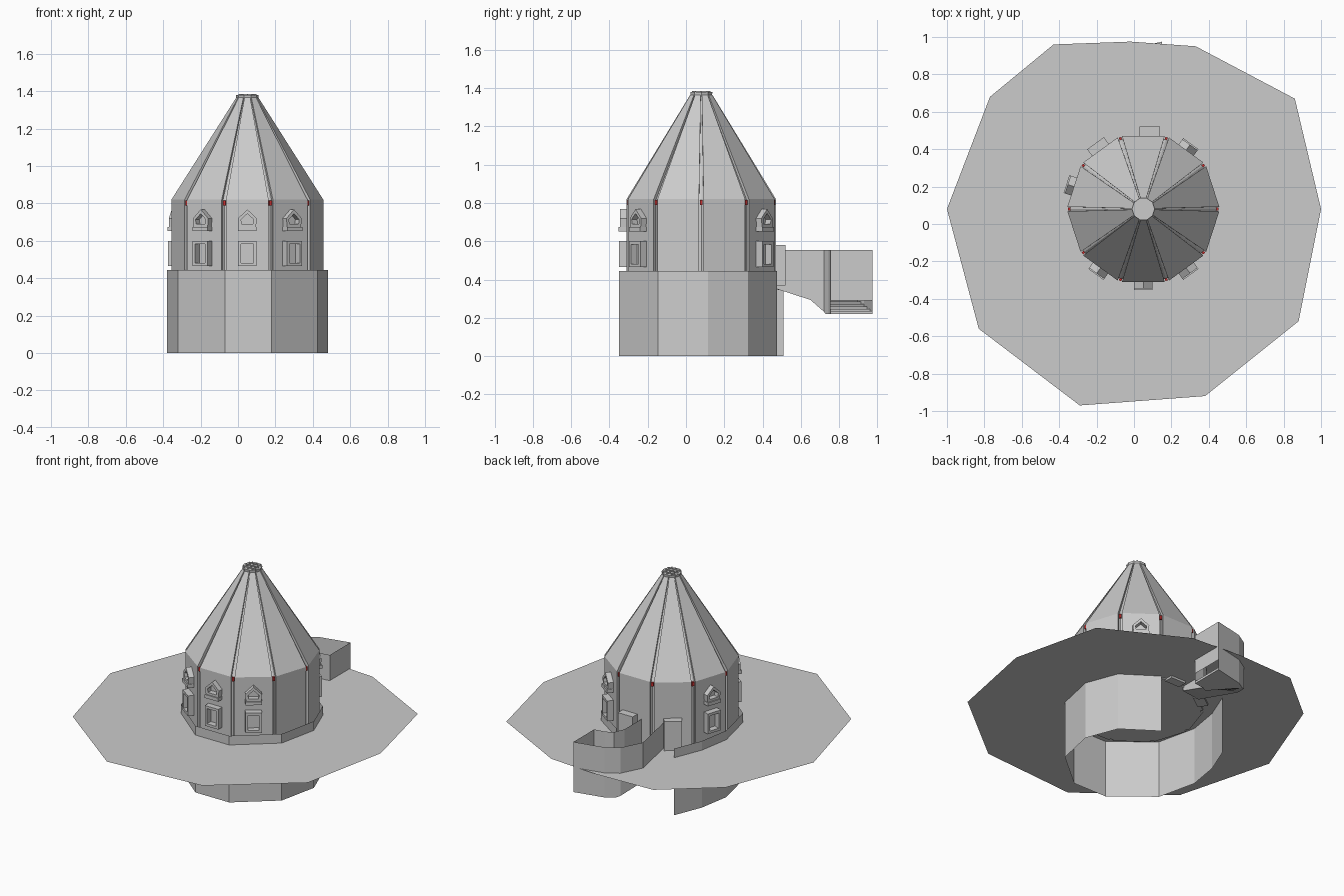
import bpy, math
from mathutils import Matrix, Vector

if "Cube" in bpy.data.objects:
    bpy.data.objects.remove(bpy.data.objects["Cube"])

CX, CY = 0.05, 0.08                      # tower axis


def make(name, verts, faces, matrix=None, mat=None):
    me = bpy.data.meshes.new(name)
    me.from_pydata([tuple(v) for v in verts], [], faces)
    if matrix is not None:
        me.transform(matrix)
    me.validate()
    ob = bpy.data.objects.new(name, me)
    bpy.context.collection.objects.link(ob)
    if mat:
        me.materials.append(mat)
    return ob


def box(name, lo, hi, matrix=None, mat=None):
    v = [(x, y, z) for z in (lo[2], hi[2]) for x, y in
         ((lo[0], lo[1]), (hi[0], lo[1]), (hi[0], hi[1]), (lo[0], hi[1]))]
    f = [(3, 2, 1, 0), (4, 5, 6, 7)] + [(i, (i + 1) % 4, (i + 1) % 4 + 4, i + 4) for i in range(4)]
    return make(name, v, f, matrix, mat)


def lathe(name, rings, n=10):
    """Closed stack of n-gon rings given as (apothem, z)."""
    v, f = [], []
    for a, z in rings:
        r = a / math.cos(math.pi / n)
        v += [(CX + r * math.cos(2 * math.pi * i / n), CY + r * math.sin(2 * math.pi * i / n), z)
              for i in range(n)]
    for k in range(len(rings) - 1):
        f += [(k * n + i, k * n + (i + 1) % n, (k + 1) * n + (i + 1) % n, (k + 1) * n + i)
              for i in range(n)]
    f += [tuple(reversed(range(n))), tuple(range((len(rings) - 1) * n, len(rings) * n))]
    return make(name, v, f)


def sheet(name, path, z0, z1):
    """Thin vertical wall along a path; z0 is one value per point."""
    n = len(path)
    v = [(x, y, z) for (x, y), z in zip(path, z0)] + [(x, y, z1) for x, y in path]
    return make(name, v, [(i, i + 1, n + i + 1, n + i) for i in range(n - 1)])


def facing(deg):
    """Local x points outward from the tower, local y runs along the wall."""
    return Matrix.Translation((CX, CY, 0)) @ Matrix.Rotation(math.radians(deg), 4, 'Z')


def frame(name, profile, inner, x0, x1, matrix):
    """Extruded ring between an outer and an inner (y, z) profile."""
    n = len(profile)
    v = [(x, y, z) for x in (x0, x1) for p in (profile, inner) for y, z in p]
    f = []
    for i in range(n):
        j = (i + 1) % n
        f += [(2 * n + i, 2 * n + j, 3 * n + j, 3 * n + i),
              (i, j, 2 * n + j, 2 * n + i),
              (n + j, n + i, 3 * n + i, 3 * n + j)]
    return make(name, v, f, matrix)


red = bpy.data.materials.new("red")
red.diffuse_color = (0.6, 0.03, 0.03, 1)
red.use_nodes = True
red.node_tree.nodes["Principled BSDF"].inputs["Base Color"].default_value = red.diffuse_color

# Ground-level platform: irregular flat polygon
plat = [(-1, .08), (-.83, -.56), (-.29, -.97), (.38, -.92), (.88, -.52), (1, .08),
        (.86, .67), (.33, .95), (-.02, .975), (-.43, .96), (-.77, .68)]
make("platform", [(x, y, .384) for x, y in plat], [tuple(range(len(plat)))])

# Base skirt: thin wall, open at the back
skirt = [(.18, .475), (.40, .325), (.48, .115), (.425, -.145), (.18, -.35), (-.07, -.35),
         (-.32, -.145), (-.38, .115), (-.345, .325), (-.27, .51)]
sheet("base_wall", skirt, [0] * len(skirt), .445)

# Tower core and outer panels with grooves between them
lathe("tower_core", [(.374, .375), (.374, .812), (.048, 1.365)])
lathe("roof_cap", [(.055, 1.355), (.058, 1.38)])
for k in range(10):
    m = facing(18 + 36 * k)
    prof = [(.39, .114, .375), (.39, .114, .82), (.058, .0155, 1.365),
            (.04, .011, 1.365), (.365, .107, .812), (.365, .107, .375)]
    v = [(x, -w, z) for x, w, z in prof] + [(x, w, z) for x, w, z in prof]
    f = [(i, (i + 1) % 6, (i + 1) % 6 + 6, i + 6) for i in range(6)]
    f += [(0, 5, 4, 1), (1, 4, 3, 2), (6, 7, 10, 11), (7, 8, 9, 10)]
    make("wall_panel", v, f, m)
    # small red lamp at the top of each groove
    box("groove_lamp", (.385, -.007, .79), (.403, .007, .815), facing(36 * k), red)

# Cap grille
for i in range(3):
    o = (i - 1) * .03
    box("cap_bar", (-.048, o - .003, 1.378), (.048, o + .003, 1.385), facing(0))
    box("cap_bar", (-.048, o - .003, 1.378), (.048, o + .003, 1.385), facing(90))

# Windows: rectangular frame below, peaked frame with sill above
rect_o = [(-.05, .465), (.05, .465), (.05, .60), (-.05, .60)]
rect_i = [(-.034, .482), (.034, .482), (.034, .583), (-.034, .583)]
peak_o = [(-.045, .66), (.045, .66), (.05, .72), (0, .768), (-.05, .72)]
peak_i = [(-.03, .69), (.03, .69), (.034, .714), (0, .745), (-.034, .714)]
for deg in (-126, -90, -54, 54, 162):
    m = facing(deg)
    frame("lower_window", rect_o, rect_i, .385, .43, m)
    frame("upper_window", peak_o, peak_i, .385, .425, m)
    box("window_sill", (.385, -.05, .652), (.432, .05, .675), m)

# Posts beside the rear doorway
box("door_post_right", (.03, .46, .37), (.14, .52, .58))
box("door_post_left", (.37, -.055, .37), (.435, .055, .58), facing(126))

# Curved stair with thin side walls
outer = [(-.14, .44), (-.20, .74), (-.13, .88), (-.05, .93), (.15, .975)]
inner = [(0, .46), (0, .65), (.03, .72), (.08, .745), (.15, .755)]


def along(path, t):
    s = min(t * 4, 3.9999)
    i = int(s)
    return Vector(path[i]).lerp(Vector(path[i + 1]), s - i)


def under(t):
    return .355 - .135 * min(1, t / .55)


N = 12
for i in range(N):
    a, b = i / N, (i + 1) / N
    top = .37 - .135 * i / (N - 1)
    pts = [(along(outer, a), under(a)), (along(inner, a), under(a)),
           (along(inner, b), under(b)), (along(outer, b), under(b))]
    v = [(p.x, p.y, z) for p, z in pts] + [(p.x, p.y, top) for p, z in pts]
    make("stair_step", v, [(3, 2, 1, 0), (4, 5, 6, 7)] +
         [(j, (j + 1) % 4, (j + 1) % 4 + 4, j + 4) for j in range(4)])

ts = [i / 4 for i in range(5)]
sheet("stair_outer_wall", outer, [under(t) for t in ts], .555)
sheet("stair_inner_wall", inner, [under(t) for t in ts], .555)
sheet("stair_end_panel", [inner[-1], outer[-1]], [.29, .29], .555)
